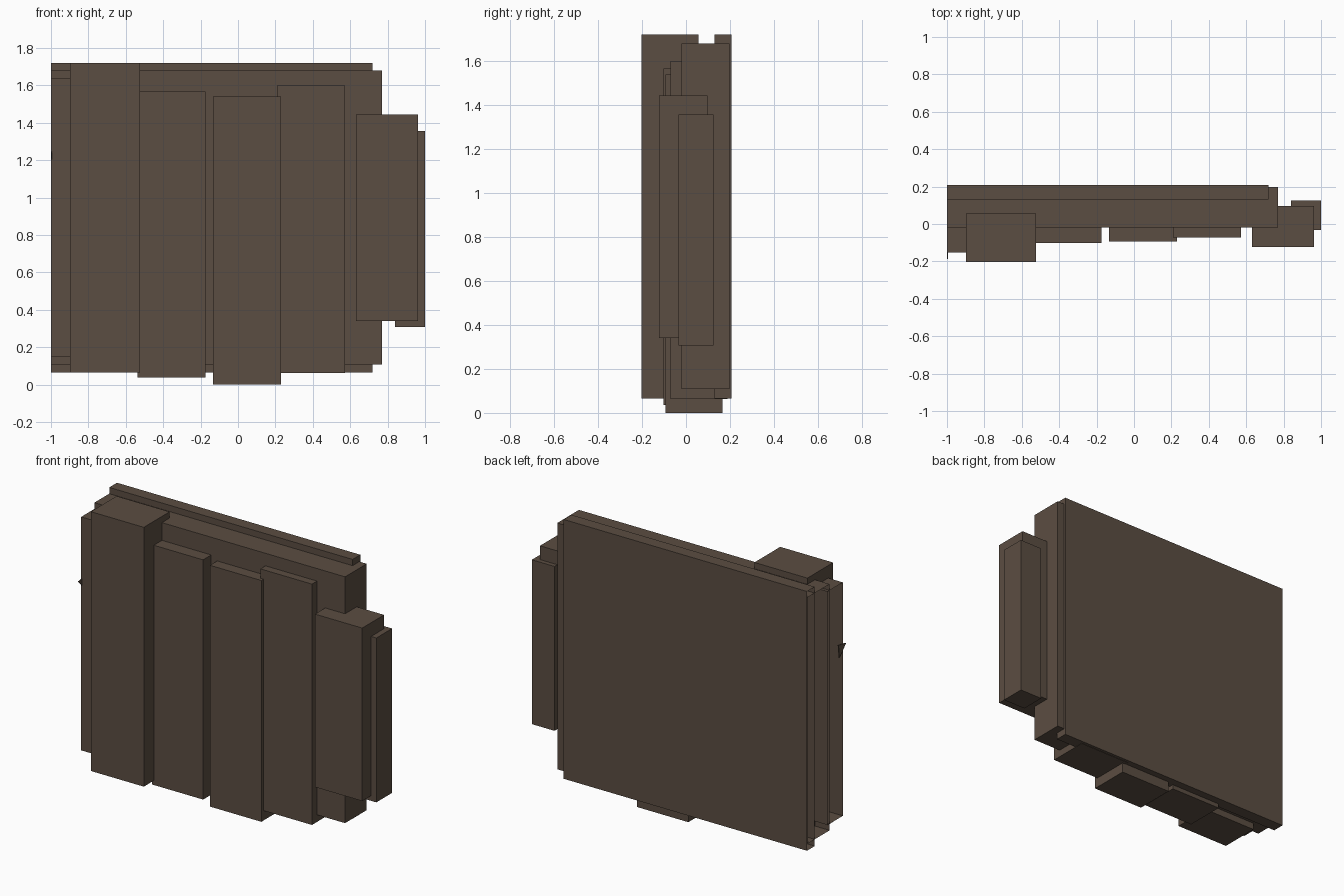
import bpy, bmesh

if "Cube" in bpy.data.objects:
    bpy.data.objects.remove(bpy.data.objects["Cube"])

brown = bpy.data.materials.new("dark brown wood")
brown.diffuse_color = (0.105, 0.075, 0.054, 1)
brown.use_nodes = True
brown.node_tree.nodes["Principled BSDF"].inputs["Base Color"].default_value = brown.diffuse_color


def finish(name, bm):
    me = bpy.data.meshes.new(name)
    bm.to_mesh(me)
    bm.free()
    me.materials.append(brown)
    ob = bpy.data.objects.new(name, me)
    bpy.context.collection.objects.link(ob)
    return ob


def box(name, x, y, z, open_left=False):
    """Box from (min, max) ranges; open_left drops the cut face at -x."""
    bm = bmesh.new()
    bmesh.ops.create_cube(bm, size=1)
    for v in bm.verts:
        v.co = [r[0] if c < 0 else r[1] for c, r in zip(v.co, (x, y, z))]
    bm.normal_update()
    if open_left:
        ends = [f for f in bm.faces if f.normal.x < -0.9]
        bmesh.ops.delete(bm, geom=ends, context='FACES_ONLY')
    return finish(name, bm)


# Layered wall body, its left ends cut off at x = -1
box("back_panel", (-1, 0.718), (0.13, 0.208), (0.065, 1.72), True)
box("core_panel", (-1, 0.77), (-0.02, 0.198), (0.108, 1.68), True)
box("left_panel", (-1, -0.80), (-0.153, 0.0), (0.15, 1.64), True)

# Uneven front planks, all equally thick: x range, front y, z range
planks = [("tall_plank", (-0.897, -0.523), -0.203, (0.065, 1.72)),
          ("left_plank", (-0.537, -0.175), -0.102, (0.037, 1.567)),
          ("middle_plank", (-0.133, 0.23), -0.093, (0.0, 1.54)),
          ("right_plank", (0.208, 0.572), -0.071, (0.063, 1.60))]
for name, x, front, z in planks:
    box(name, x, (front, front + 0.26), z)

# Short stepped end on the right
box("end_block", (0.63, 0.963), (-0.123, 0.097), (0.34, 1.444))
box("end_cap", (0.84, 1.0), (-0.033, 0.126), (0.307, 1.356))

# Small splinter on the left edge
bm = bmesh.new()
tri = bm.faces.new([bm.verts.new((-1.0, y, z)) for y, z in
                    ((-0.11, 1.255), (-0.187, 1.24), (-0.12, 1.17))])
ext = bmesh.ops.extrude_face_region(bm, geom=[tri])
for v in ext["geom"]:
    if isinstance(v, bmesh.types.BMVert):
        v.co.x += 0.006
bmesh.ops.recalc_face_normals(bm, faces=bm.faces)
finish("splinter", bm)
